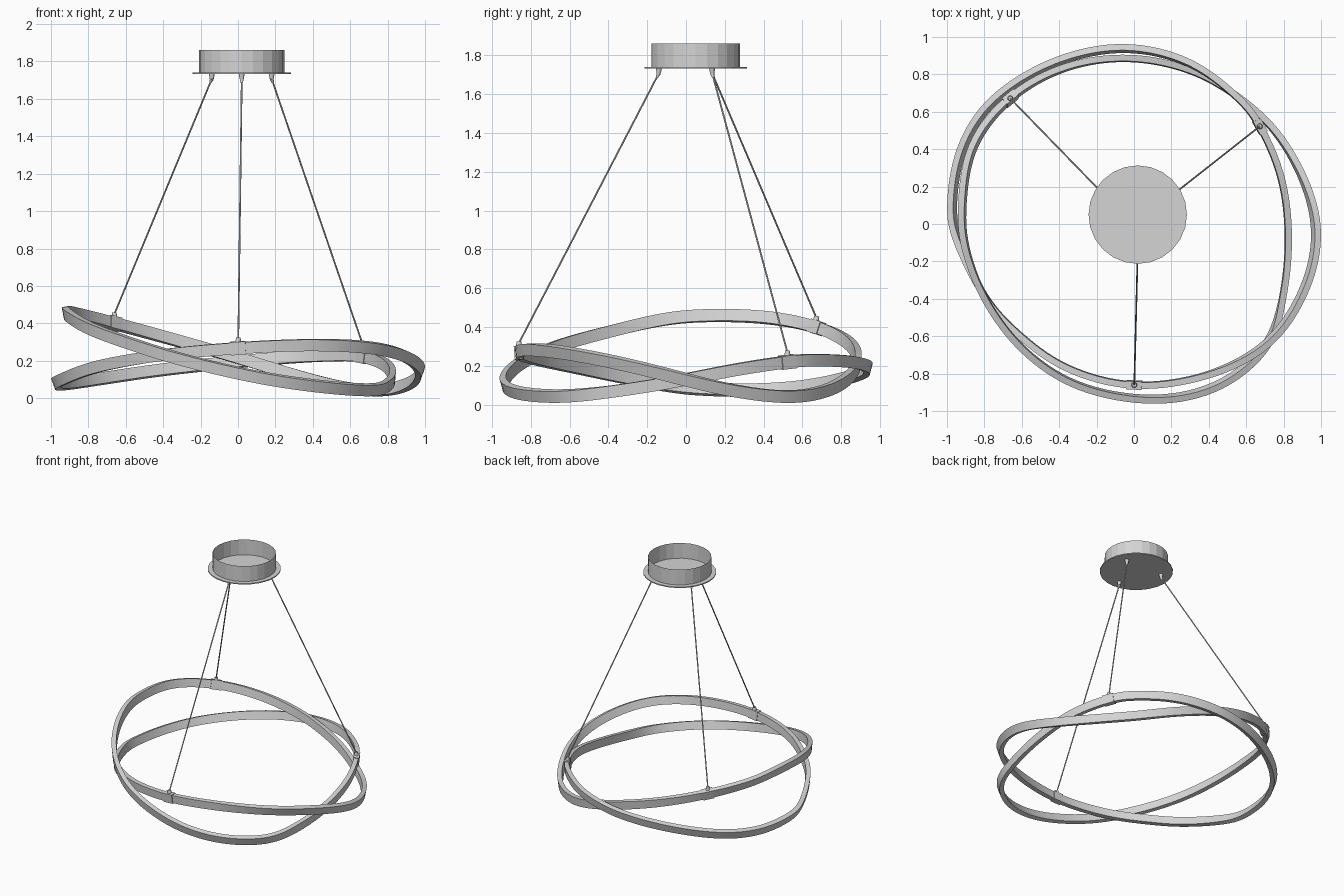
import bpy, bmesh, math
from mathutils import Vector, Matrix

if "Cube" in bpy.data.objects:
    bpy.data.objects.remove(bpy.data.objects["Cube"])

metal = bpy.data.materials.new("satin_grey")
metal.use_nodes = True
grey = (0.66, 0.66, 0.66, 1)
metal.diffuse_color = grey
metal.node_tree.nodes["Principled BSDF"].inputs["Base Color"].default_value = grey
UP = Vector((0, 0, 1))


def finish(name, bm, smooth=False):
    bmesh.ops.recalc_face_normals(bm, faces=bm.faces)
    mesh = bpy.data.meshes.new(name)
    bm.to_mesh(mesh)
    bm.free()
    obj = bpy.data.objects.new(name, mesh)
    bpy.context.collection.objects.link(obj)
    mesh.materials.append(metal)
    if smooth:
        bpy.ops.object.select_all(action='DESELECT')
        obj.select_set(True)
        bpy.context.view_layer.objects.active = obj
        bpy.ops.object.shade_smooth_by_angle(angle=math.radians(35))
    return obj


def rod(name, start, end, r1, r2, sides=12, caps=True, smooth=True):
    """Cylinder or cone between two points."""
    start, end = Vector(start), Vector(end)
    axis = end - start
    place = Matrix.Translation((start + end) / 2) @ axis.to_track_quat('Z', 'Y').to_matrix().to_4x4()
    bm = bmesh.new()
    bmesh.ops.create_cone(bm, cap_ends=caps, segments=sides, radius1=r1,
                          radius2=r2, depth=axis.length, matrix=place)
    return finish(name, bm, smooth)


# Path of the one closed band, which goes round twice and crosses itself three times
PATH = [Vector(p) for p in (
    (-.918, .12, .46), (-.865, .42, .45), (-.665, .675, .4), (-.37, .84, .32),
    (-.03, .89, .225), (.3, .825, .125), (.55, .685, .06), (.765, .49, .04),
    (.925, .2, .08), (.978, -.08, .15), (.905, -.37, .22), (.72, -.64, .27),
    (.4, -.81, .285), (0, -.868, .268), (-.37, -.77, .235), (-.63, -.58, .195),
    (-.8, -.39, .155), (-.94, -.1, .1), (-.975, .1, .08), (-.925, .4, .075),
    (-.755, .665, .1), (-.42, .87, .15), (-.05, .945, .19), (.3, .865, .22),
    (.55, .68, .23), (.67, .53, .222), (.79, .25, .18), (.828, -.08, .115),
    (.795, -.4, .065), (.71, -.655, .043), (.46, -.865, .06), (.11, -.943, .11),
    (-.3, -.87, .205), (-.6, -.67, .3), (-.8, -.4, .375), (-.905, -.12, .44))]
STEPS = 8


def spline(points):
    """Closed Catmull-Rom curve, lightly relaxed."""
    out, n = [], len(points)
    for i in range(n):
        a, b, c, d = (points[(i + k) % n] for k in (-1, 0, 1, 2))
        for s in range(STEPS):
            t = s / STEPS
            out.append((b * 2 + (c - a) * t + (a * 2 - b * 5 + c * 4 - d) * t * t
                        + (b * 3 - a - c * 3 + d) * t ** 3) / 2)
    for _ in range(10):
        m = len(out)
        out = [(out[i - 1] + out[i] * 2 + out[(i + 1) % m]) / 4 for i in range(m)]
    return out


curve = spline(PATH)


def frame(i):
    """Tangent, outward and upward directions; the band leans out more where it runs wide."""
    p = curve[i]
    wide = min(max((p.xy.length - .89) / .08, 0), 1)
    lean = math.radians(5 + 15 * wide)
    t = (curve[(i + 1) % len(curve)] - curve[i - 1]).normalized()
    side = UP.cross(t).normalized()
    up = t.cross(side)
    return (t, side * math.cos(lean) - up * math.sin(lean),
            up * math.cos(lean) + side * math.sin(lean))


# Band: rectangular section swept along the path
bm = bmesh.new()
rings = []
for i, p in enumerate(curve):
    t, side, up = frame(i)
    rings.append([bm.verts.new(p + side * a * .017 + up * b * .031)
                  for a, b in ((-1, -1), (1, -1), (1, 1), (-1, 1))])
for i, ring in enumerate(rings):
    back = rings[i - 1]
    for k in range(4):
        j = (k + 1) % 4
        bm.faces.new((back[k], back[j], ring[j], ring[k]))
finish("light_band", bm, True)

# Ceiling canopy: open-topped drum on a thin, wider plate
CX, CY, PLATE = .02, .05, 1.737
rod("canopy_drum", (CX, CY, PLATE), (CX, CY, 1.862), .228, .228, 24, False, False)
rod("canopy_plate", (CX, CY, PLATE - .004), (CX, CY, PLATE + .004), .263, .263, 24, True, False)

# Three hangers: plate fitting, wire, clip on the band
for name, (x, y), target in (
        ("front", (.02, -.14), (-.01, -.868, .268)),
        ("left", (.18, .135), (.67, .53, .222)),
        ("right", (-.14, .135), (-.665, .675, .4))):
    i = min(range(len(curve)), key=lambda k: (curve[k] - Vector(target)).length)
    p, (t, side, up) = curve[i], frame(i)
    bm = bmesh.new()
    turn = Matrix((t, side, up)).transposed().to_4x4()
    bmesh.ops.create_cube(bm, size=1, matrix=Matrix.Translation(p) @ turn
                          @ Matrix.Diagonal((.08, .044, .07, 1)))
    finish(name + "_clip", bm)
    foot = p + UP * .03
    top = Vector((x, y, PLATE - .03))
    rod(name + "_clip_post", foot, foot + UP * .028, .016, .012)
    rod(name + "_wire", foot + UP * .02, top, .0045, .0045, 8)
    rod(name + "_fitting", (x, y, PLATE), top, .016, .011)
    rod(name + "_fitting_tip", top, top + (foot - top).normalized() * .022, .011, .006)
